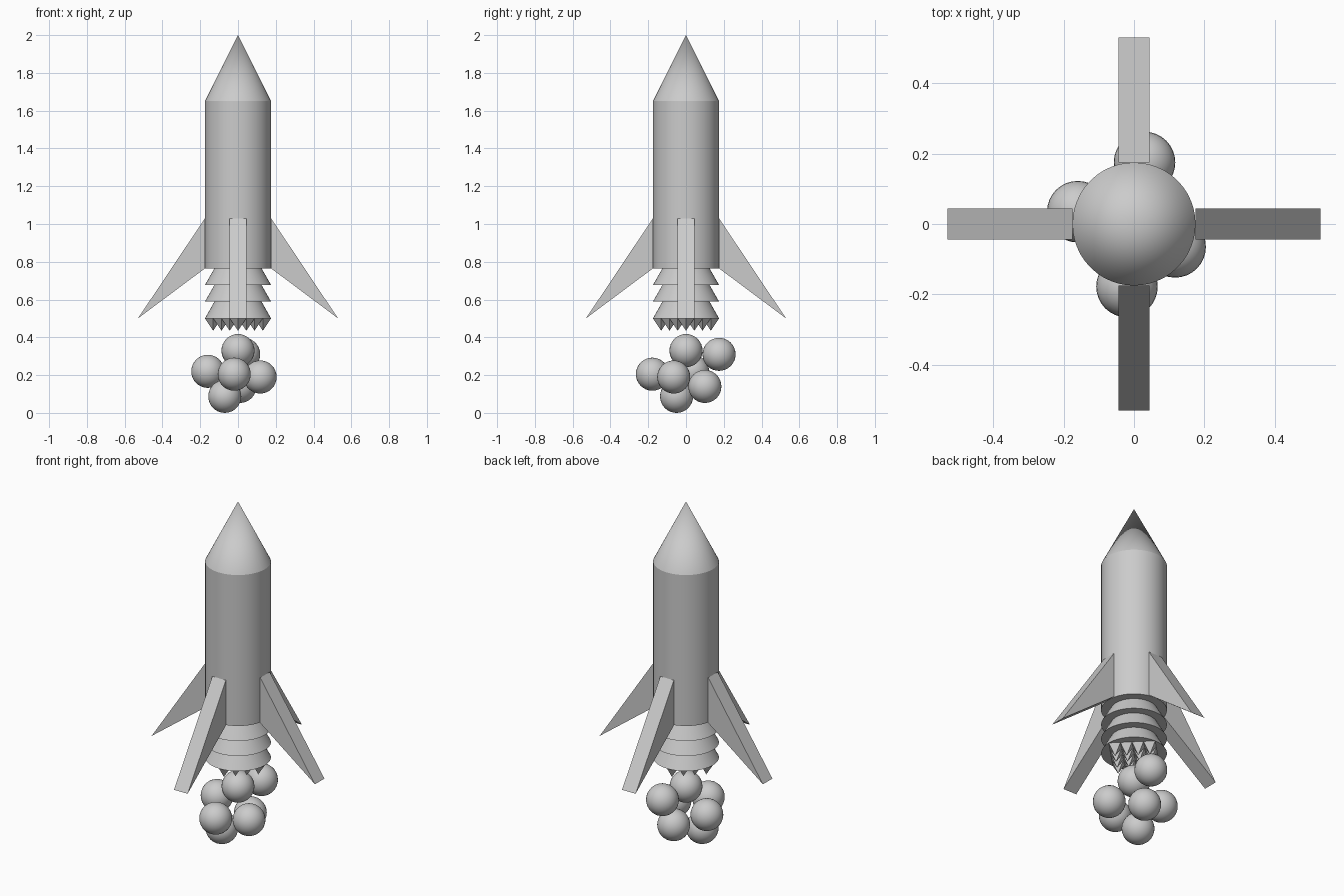
import bpy, bmesh, math
from mathutils import Matrix

if "Cube" in bpy.data.objects:
    bpy.data.objects.remove(bpy.data.objects["Cube"])

grey = bpy.data.materials.new("light_grey")
grey.diffuse_color = (0.6, 0.6, 0.6, 1)
grey.use_nodes = True
grey.node_tree.nodes["Principled BSDF"].inputs["Base Color"].default_value = grey.diffuse_color
R = 0.175  # body radius


def finish(name, bm, smooth=True):
    bmesh.ops.recalc_face_normals(bm, faces=bm.faces[:])
    me = bpy.data.meshes.new(name)
    bm.to_mesh(me)
    bm.free()
    me.materials.append(grey)
    ob = bpy.data.objects.new(name, me)
    bpy.context.collection.objects.link(ob)
    if smooth:
        bpy.ops.object.select_all(action='DESELECT')
        ob.select_set(True)
        bpy.context.view_layer.objects.active = ob
        bpy.ops.object.shade_smooth_by_angle(angle=math.radians(30))
    return ob


def lathe(name, profile, sides=48):
    """Spin (radius, z) points about z; radius 0 becomes a pole."""
    bm = bmesh.new()
    verts = [bm.verts.new((r, 0, z)) for r, z in profile]
    edges = [bm.edges.new(p) for p in zip(verts, verts[1:])]
    bmesh.ops.spin(bm, geom=verts + edges, cent=(0, 0, 0), axis=(0, 0, 1),
                   angle=math.tau, steps=sides, use_merge=True)
    bmesh.ops.remove_doubles(bm, verts=bm.verts[:], dist=1e-5)
    return finish(name, bm)


# Body and nose
lathe("body", [(0, 0.765), (R, 0.765), (R, 1.65), (0, 1.65)])
lathe("nose_cone", [(0, 1.65), (R, 1.65), (0, 2.0)])

# Stacked flared engine rings
neck = 0.125
profile = [(0, 0.765)]
for top, bottom in ((0.765, 0.677), (0.677, 0.589), (0.589, 0.5)):
    profile += [(neck, top), (R, bottom)]
profile.append((0, 0.5))
lathe("engine_rings", profile)

# Exhaust spikes: 4 x 4 pyramids in a diamond under the engine
bm = bmesh.new()
h = R / 4
for i in range(4):
    for j in range(4):
        x, y = (i - j) * h, (i + j - 3) * h
        base = [bm.verts.new((x + dx * h, y + dy * h, 0.5))
                for dx, dy in ((1, 0), (0, 1), (-1, 0), (0, -1))]
        tip = bm.verts.new((x, y, 0.435))
        bm.faces.new(base)
        for k in range(4):
            bm.faces.new((base[k], tip, base[(k + 1) % 4]))
finish("exhaust_spikes", bm, smooth=False)

# Four swept fins
for k in range(4):
    bm = bmesh.new()
    sides = [[bm.verts.new((x, y, z)) for x, z in ((R, 1.03), (R, 0.765), (0.53, 0.5))]
             for y in (-0.044, 0.044)]
    for s in sides:
        bm.faces.new(s)
    for a in range(3):
        b = (a + 1) % 3
        bm.faces.new((sides[0][a], sides[0][b], sides[1][b], sides[1][a]))
    bm.transform(Matrix.Rotation(k * math.pi / 2, 4, 'Z'))
    finish(f"fin_{k + 1}", bm, smooth=False)

# Smoke puffs
puffs = [(0, 0, 0.33), (0.03, 0.175, 0.31), (-0.16, 0.035, 0.22),
         (0.117, -0.065, 0.19), (-0.02, -0.178, 0.205),
         (-0.07, -0.05, 0.0875), (0.01, 0.10, 0.14)]
for k, p in enumerate(puffs):
    bm = bmesh.new()
    bmesh.ops.create_uvsphere(bm, u_segments=32, v_segments=16, radius=0.0875,
                              matrix=Matrix.Translation(p))
    finish(f"smoke_puff_{k + 1}", bm)
